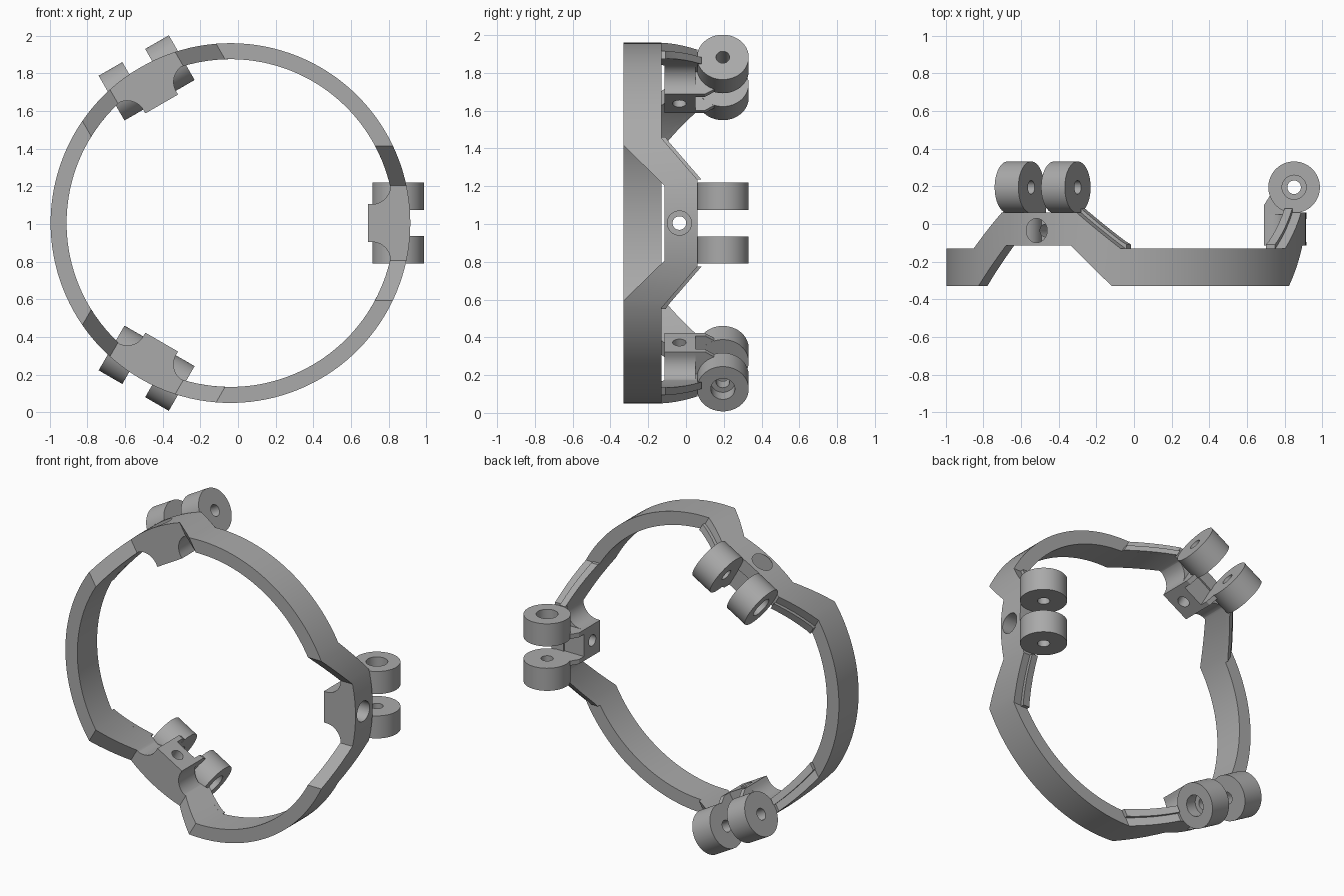
import bpy, bmesh, math

if "Cube" in bpy.data.objects:
    bpy.data.objects.remove(bpy.data.objects["Cube"])

grey = bpy.data.materials.new("plain grey")
grey.use_nodes = True
GREY = (0.4, 0.4, 0.4, 1)
grey.diffuse_color = GREY
grey.node_tree.nodes["Principled BSDF"].inputs["Base Color"].default_value = GREY

CX, CZ = -0.04, 1.005          # ring centre
R_IN, R_OUT = 0.87, 0.955
STATIONS = [math.radians(d) for d in (0, 120, 240)]


def place(angle, r, t, y):
    """Station coordinates (radial, tangential, depth) to world."""
    c, s = math.cos(angle), math.sin(angle)
    return (CX + r * c - t * s, y, CZ + r * s + t * c)


def finish(bm, name):
    bmesh.ops.recalc_face_normals(bm, faces=bm.faces[:])
    mesh = bpy.data.meshes.new(name)
    bm.to_mesh(mesh)
    bm.free()
    mesh.materials.append(grey)
    ob = bpy.data.objects.new(name, mesh)
    bpy.context.collection.objects.link(ob)
    return ob


def prism(name, angle, points, lo, hi, axis):
    """Extrude a profile along one station axis: 'r', 't' or 'y'."""
    order = {"r": lambda p, h: (h, p[0], p[1]),
             "t": lambda p, h: (p[0], h, p[1]),
             "y": lambda p, h: (p[0], p[1], h)}[axis]
    bm = bmesh.new()
    ends = [[bm.verts.new(place(angle, *order(p, h))) for p in points] for h in (lo, hi)]
    for end in ends:
        bm.faces.new(end)
    n = len(points)
    for i in range(n):
        j = (i + 1) % n
        bm.faces.new((ends[0][i], ends[0][j], ends[1][j], ends[1][i]))
    return finish(bm, name)


def circle(u, v, radius, n=48):
    return [(u + radius * math.cos(math.tau * i / n), v + radius * math.sin(math.tau * i / n))
            for i in range(n)]


def ramp(t, t0, y0, t1, y1):
    f = min(1, max(0, (abs(t) - t0) / (t1 - t0)))
    return y0 + f * (y1 - y0)


def front_y(t):
    return ramp(t, 0.2, -0.115, 0.41, -0.33)


def back_y(t):
    return ramp(t, 0.23, 0.06, 0.45, -0.13)


def sweep(name, sections, closed):
    """Join rows of four world points into a solid band."""
    bm = bmesh.new()
    rows = [[bm.verts.new(p) for p in sec] for sec in sections]
    for k in range(len(rows) - (not closed)):
        a, b = rows[k], rows[(k + 1) % len(rows)]
        for i in range(4):
            j = (i + 1) % 4
            bm.faces.new((a[i], a[j], b[j], b[i]))
    if not closed:
        bm.faces.new(rows[0])
        bm.faces.new(rows[-1])
    return finish(bm, name)


def section(angle, t, r_in, r_out, y0, y1):
    pts = [(r_in, y0), (r_out, y0), (r_out, y1), (r_in, y1)]
    return [place(angle, math.sqrt(r * r - t * t), t, y) for r, y in pts]


def boolean(ob, other, operation):
    mod = ob.modifiers.new(operation, "BOOLEAN")
    mod.operation, mod.solver, mod.object = operation, "EXACT", other
    bpy.context.view_layer.objects.active = ob
    bpy.ops.object.modifier_apply(modifier=mod.name)
    bpy.data.objects.remove(other)


# Ring band, stepping back in depth at each station
half = [0, 0.05, 0.1, 0.15, 0.2, 0.23, 0.28, 0.32, 0.365, 0.41, 0.43, 0.45]
ts = [-t for t in half[:0:-1]] + half
ARC = 24
sections = []
for a in STATIONS:
    sections += [section(a, t, R_IN, R_OUT, front_y(t), back_y(t)) for t in ts]
    for i in range(1, ARC):
        row = []
        for r, y in ((R_IN, -0.33), (R_OUT, -0.33), (R_OUT, -0.13), (R_IN, -0.13)):
            start = math.asin(half[-1] / r)
            ang = a + start + (math.tau / 3 - 2 * start) * i / ARC
            row.append(place(ang, r, 0, y))
        sections.append(row)
ring = sweep("ring_band", sections, True)
parts = [ring]

# Inner pad with concave corners, joined to the ring
quarter = [(0.75 + 0.1 * math.sin(math.pi * i / 24), 0.2 - 0.1 * math.cos(math.pi * i / 24))
           for i in range(13)]
side = [(0.73, 0.1)] + quarter + [(0.9, 0.2)]
pad_profile = side + [(r, -t) for r, t in reversed(side)]
for a in STATIONS:
    boolean(ring, prism("pad", a, pad_profile, -0.115, 0.05, "y"), "UNION")

# Radial screw holes with a wider outer recess
for a in STATIONS:
    boolean(ring, prism("cutter", a, circle(0, -0.035, 0.036), 0.6, 1.1, "r"), "DIFFERENCE")
    boolean(ring, prism("cutter", a, circle(0, -0.035, 0.064), 0.86, 1.1, "r"), "DIFFERENCE")

tab_profile = [(0.73, 0.045), (0.73, 0.1), (0.78, 0.18), (0.86, 0.18), (0.88, 0.045)]
for k, a in enumerate(STATIONS):
    for s, label in ((1, "upper"), (-1, "lower")):
        # Hinge barrel
        lug = prism(f"hinge_barrel_{label}_{k + 1}", a, circle(0.89, 0.195, 0.137, 64),
                    s * 0.07, s * 0.215, "t")
        boolean(lug, prism("cutter", a, circle(0.89, 0.195, 0.036), -0.4, 0.4, "t"), "DIFFERENCE")
        if s > 0:
            boolean(lug, prism("cutter", a, circle(0.89, 0.195, 0.064), 0.14, 0.4, "t"), "DIFFERENCE")
        # Tab from pad to barrel, clear of the pin hole
        tab = prism(f"hinge_tab_{label}_{k + 1}", a, tab_profile, s * 0.071, s * 0.1, "t")
        boolean(tab, prism("cutter", a, circle(0.89, 0.195, 0.064), -0.4, 0.4, "t"), "DIFFERENCE")
        # Thin rib along the inner half of the ramp
        rib = sweep(f"ramp_rib_{label}_{k + 1}",
                    [section(a, s * t, R_IN, 0.91, back_y(t) - 0.01, back_y(t) + 0.022)
                     for t in (0.23, 0.28, 0.33, 0.38, 0.43, 0.455)], False)
        parts += [lug, tab, rib]

# Smooth curved walls, crisp edges
bpy.ops.object.select_all(action="DESELECT")
for ob in parts:
    ob.select_set(True)
bpy.context.view_layer.objects.active = ring
bpy.ops.object.shade_smooth_by_angle(angle=math.radians(25))
